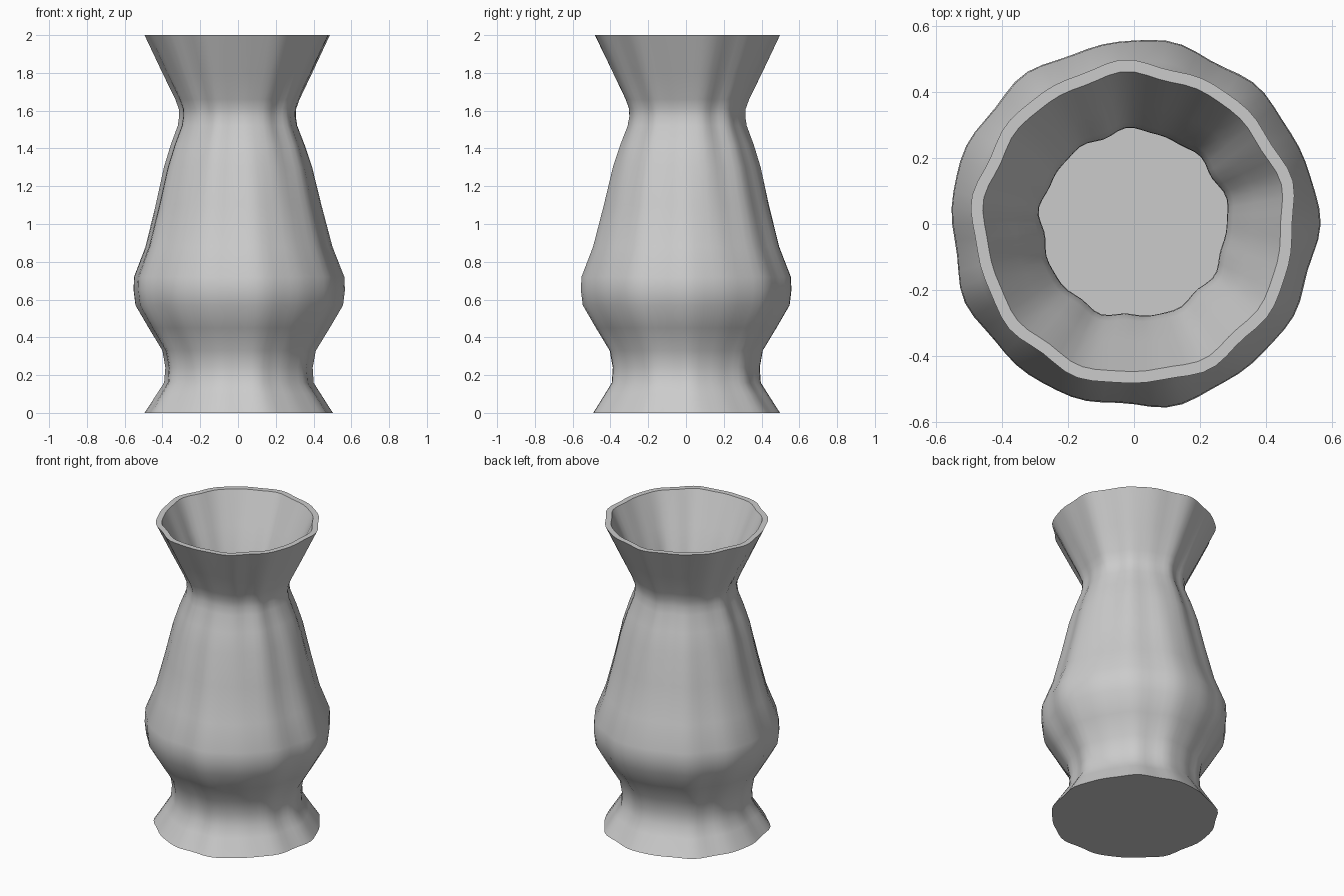
import bpy, bmesh
from math import sin, cos, pi

if "Cube" in bpy.data.objects:
    bpy.data.objects.remove(bpy.data.objects["Cube"])

SEG = 72
WALL = 0.927     # inner radius as a fraction of the outer one
FLOOR = 0.05     # height of the inside floor

# outer profile: (height, radius)
PROFILE = [(0, 0.495), (0.03, 0.475), (0.1, 0.43), (0.16, 0.392), (0.24, 0.386),
           (0.33, 0.402), (0.45, 0.475), (0.57, 0.545), (0.65, 0.555), (0.72, 0.552),
           (0.88, 0.49), (1.1, 0.434), (1.3, 0.388), (1.42, 0.35), (1.52, 0.312),
           (1.57, 0.304), (1.61, 0.306), (1.66, 0.324), (1.8, 0.392), (2.0, 0.487)]


def ripple(a, z):
    # shallow irregular vertical flutes that drift with height
    return (0.006 * sin(9 * a + 0.9 * sin(2 * z))
            + 0.004 * sin(14 * a + 1.5 * z + 1)
            + 0.003 * sin(5 * a - 1.2 * z + 2))


def radius(z):
    for (z0, r0), (z1, r1) in zip(PROFILE, PROFILE[1:]):
        if z <= z1:
            return r0 + (r1 - r0) * (z - z0) / (z1 - z0)
    return PROFILE[-1][1]


bm = bmesh.new()


def ring(z, scale):
    verts = []
    for i in range(SEG):
        a = 2 * pi * i / SEG
        r = (radius(z) + ripple(a, z)) * scale
        verts.append(bm.verts.new((r * cos(a), r * sin(a), z)))
    return verts


# outside wall going up, rim, inside wall going down
heights = [z for z, r in PROFILE]
inner = [FLOOR] + [z for z in heights if z > FLOOR]
rings = [ring(z, 1) for z in heights] + [ring(z, WALL) for z in reversed(inner)]
for a, b in zip(rings, rings[1:]):
    for i in range(SEG):
        j = (i + 1) % SEG
        bm.faces.new((a[i], a[j], b[j], b[i]))

# base and inside floor
bm.faces.new(rings[0])
bm.faces.new(rings[-1])
bmesh.ops.recalc_face_normals(bm, faces=bm.faces)

mesh = bpy.data.meshes.new("vase")
bm.to_mesh(mesh)
bm.free()
vase = bpy.data.objects.new("vase", mesh)
bpy.context.collection.objects.link(vase)
bpy.context.view_layer.objects.active = vase
vase.select_set(True)
bpy.ops.object.shade_smooth_by_angle(angle=0.7)
